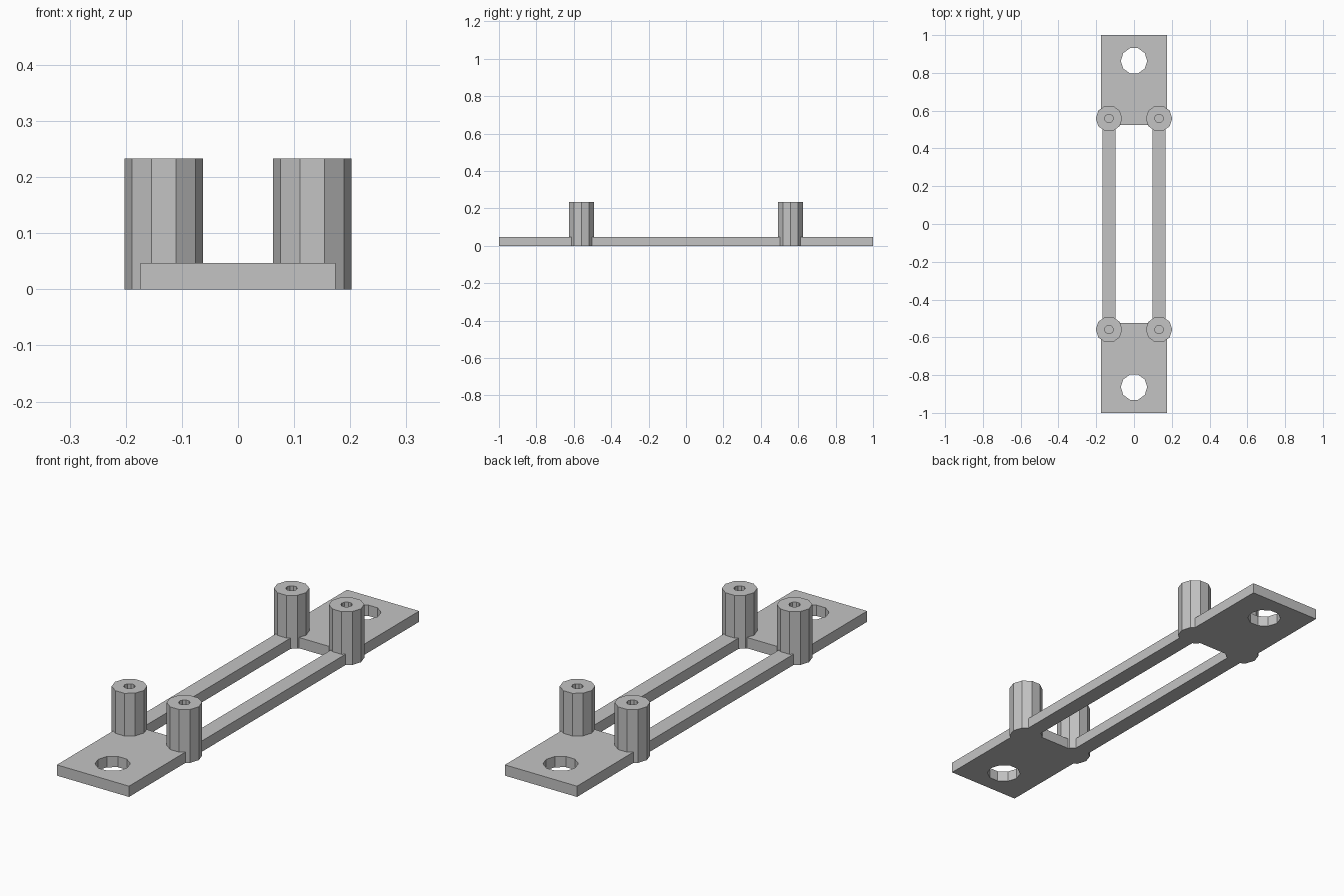
import bpy
import math

if "Cube" in bpy.data.objects:
    bpy.data.objects.remove(bpy.data.objects["Cube"], do_unlink=True)

THICK = 0.047        # plate and rail thickness
POST_TOP = 0.233
PLATE_W = 0.174      # half width of the end plates
SLOT_END = 0.525     # inner edge of the end plates
POST_X, POST_Y = 0.1325, 0.559
RAIL_HALF = 0.035
HOLE_Y = 0.864
RADIUS = 0.07        # posts and mounting holes
SIDES = 10

grey = bpy.data.materials.new("light grey plastic")
grey.use_nodes = True
colour = (0.55, 0.55, 0.55, 1)
grey.diffuse_color = colour
grey.node_tree.nodes["Principled BSDF"].inputs["Base Color"].default_value = colour


def box(name, x0, x1, y0, y1, z0, z1):
    bpy.ops.mesh.primitive_cube_add(size=1, location=((x0 + x1) / 2, (y0 + y1) / 2, (z0 + z1) / 2))
    ob = bpy.context.object
    ob.name = name
    ob.scale = (x1 - x0, y1 - y0, z1 - z0)
    bpy.ops.object.transform_apply(location=True, rotation=False, scale=True)
    return ob


def prism(name, x, y, radius, z0, z1):
    """Ten-sided upright cylinder with a corner pointing along x."""
    bpy.ops.mesh.primitive_cylinder_add(vertices=SIDES, radius=radius, depth=z1 - z0,
                                        location=(x, y, (z0 + z1) / 2),
                                        rotation=(0, 0, math.pi / 2))
    ob = bpy.context.object
    ob.name = name
    bpy.ops.object.transform_apply(location=True, rotation=True, scale=True)
    return ob


def combine(target, tool, operation):
    mod = target.modifiers.new(operation.lower(), "BOOLEAN")
    mod.operation = operation
    mod.solver = "EXACT"
    mod.object = tool
    tool.hide_render = True
    bpy.context.view_layer.objects.active = target
    bpy.ops.object.modifier_apply(modifier=mod.name)
    bpy.data.objects.remove(tool, do_unlink=True)


# Flat base: end plates joined by two narrow rails
base = box("mounting_bracket", -PLATE_W, PLATE_W, -1, 1, 0, THICK)
inner, outer = POST_X - RAIL_HALF, POST_X + RAIL_HALF
combine(base, box("slot_cutter", -inner, inner, -SLOT_END, SLOT_END, -0.1, 0.1), "DIFFERENCE")
for side in (-1, 1):
    x0, x1 = sorted((side * outer, side * 0.3))
    combine(base, box("rail_side_cutter", x0, x1, -SLOT_END, SLOT_END, -0.1, 0.1), "DIFFERENCE")

# Mounting hole in each end plate
for end in (-1, 1):
    combine(base, prism("hole_cutter", 0, end * HOLE_Y, RADIUS, -0.1, 0.1), "DIFFERENCE")

# Four standoff posts, each with a blind screw bore
corners = [(sx * POST_X, sy * POST_Y) for sx in (-1, 1) for sy in (-1, 1)]
for x, y in corners:
    combine(base, prism("standoff_post", x, y, RADIUS, 0, POST_TOP), "UNION")
for x, y in corners:
    combine(base, prism("bore_cutter", x, y, 0.023, 0.05, 0.3), "DIFFERENCE")

base.data.materials.clear()
base.data.materials.append(grey)
for face in base.data.polygons:
    face.material_index = 0
    face.use_smooth = False
